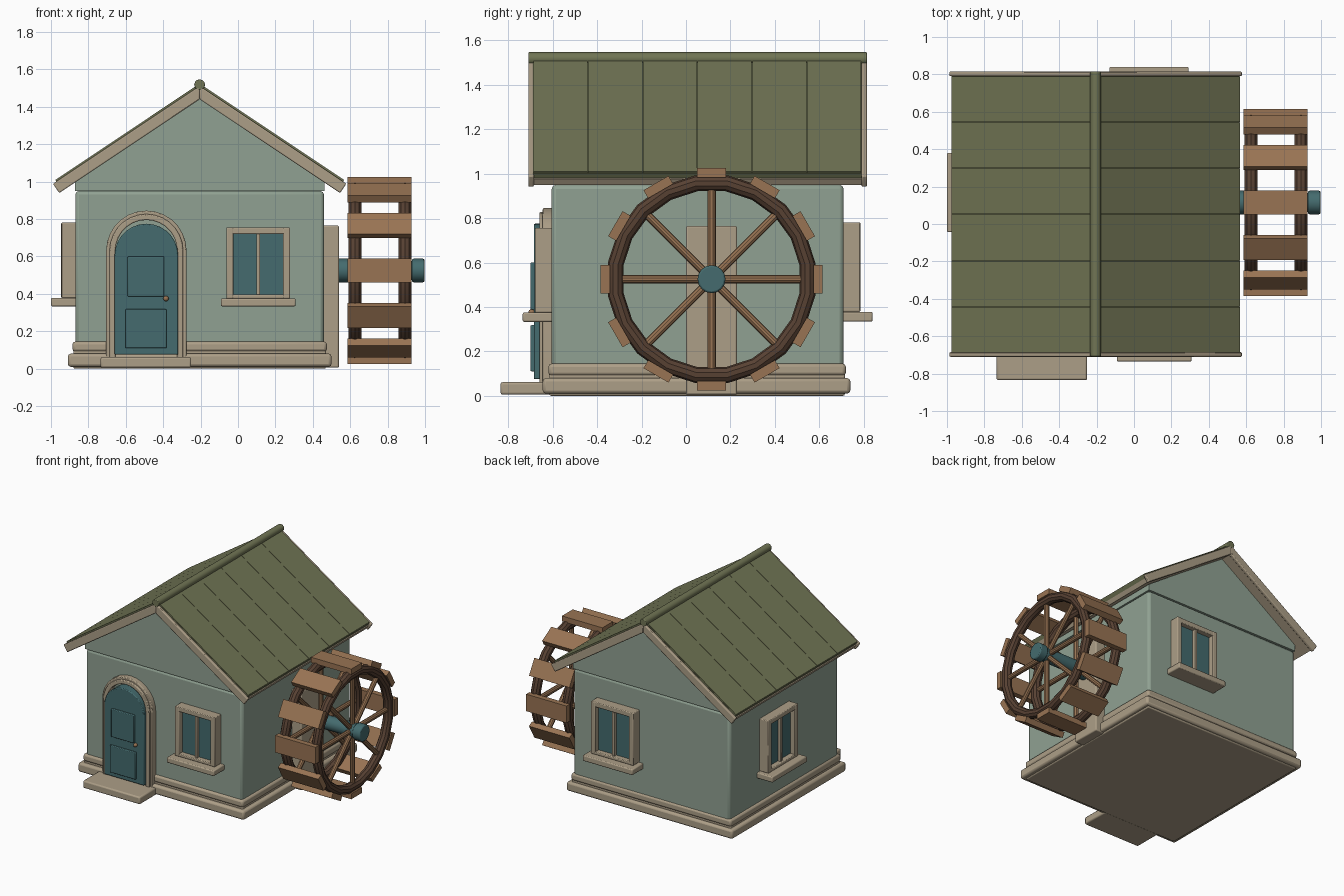
import bpy, bmesh
from math import pi, sin, cos, atan2, radians
from mathutils import Matrix, Vector

cube = bpy.data.objects.get("Cube")
if cube:
    bpy.data.objects.remove(cube, do_unlink=True)


def material(name, rgb):
    m = bpy.data.materials.new(name)
    m.use_nodes = True
    col = [(c / 255) ** 2.2 for c in rgb] + [1]
    m.diffuse_color = col
    b = m.node_tree.nodes["Principled BSDF"]
    b.inputs["Base Color"].default_value = col
    b.inputs["Roughness"].default_value = 0.8
    return m


WALL = material("sage wall", (143, 160, 145))
TRIM = material("beige trim", (171, 157, 134))
ROOF = material("olive roof", (112, 116, 85))
TEAL = material("teal paint", (70, 107, 110))
WOOD = material("brown wood", (151, 115, 84))
DARK = material("dark rim wood", (88, 67, 54))
made = []


def finish(name, bm, mat, bevel=0.0, matrix=None):
    bmesh.ops.recalc_face_normals(bm, faces=bm.faces)
    me = bpy.data.meshes.new(name)
    bm.to_mesh(me)
    bm.free()
    me.materials.append(mat)
    ob = bpy.data.objects.new(name, me)
    bpy.context.collection.objects.link(ob)
    if matrix:
        ob.matrix_world = matrix
    if bevel:
        mod = ob.modifiers.new("Bevel", "BEVEL")
        mod.width, mod.segments = bevel, 2
        mod.limit_method = "ANGLE"
    made.append(ob)
    return ob


def box(name, x, y, z, mat, bevel=0.008, matrix=None):
    """Box from (low, high) ranges on each axis."""
    bm = bmesh.new()
    bmesh.ops.create_cube(bm, size=1)
    for v in bm.verts:
        v.co = [r[0] + (r[1] - r[0]) * (c + 0.5) for r, c in zip((x, y, z), v.co)]
    return finish(name, bm, mat, bevel, matrix)


def prism(name, pts, y0, y1, mat, bevel=0.0):
    """Outline in x, z extruded along y."""
    bm = bmesh.new()
    f = bm.faces.new([bm.verts.new((px, y0, pz)) for px, pz in pts])
    ext = bmesh.ops.extrude_face_region(bm, geom=[f])["geom"]
    bmesh.ops.translate(bm, vec=(0, y1 - y0, 0),
                        verts=[g for g in ext if isinstance(g, bmesh.types.BMVert)])
    return finish(name, bm, mat, bevel)


def rod(name, a, b, r, mat, sides=12, bevel=0.0):
    a, b = Vector(a), Vector(b)
    bm = bmesh.new()
    bmesh.ops.create_cone(bm, cap_ends=True, segments=sides, radius1=r, radius2=r,
                          depth=(b - a).length)
    rot = (b - a).to_track_quat("Z", "Y").to_matrix().to_4x4()
    return finish(name, bm, mat, bevel, Matrix.Translation((a + b) / 2) @ rot)


# House body and stepped plinth
CX = -0.205
box("plinth_lower", (-0.91, 0.50), (-0.645, 0.74), (0.01, 0.08), TRIM, 0.015)
box("plinth_core", (-0.88, 0.47), (-0.615, 0.715), (0, 0.1), TRIM)
box("plinth_upper", (-0.885, 0.475), (-0.62, 0.72), (0.09, 0.145), TRIM, 0.015)
box("house_walls", (-0.87, 0.46), (-0.605, 0.71), (0.05, 0.95), WALL, 0.02)
prism("gable_wall", [(CX - 0.667, 0.95), (CX + 0.667, 0.95), (CX + 0.667, 0.995),
                     (CX, 1.45), (CX - 0.667, 0.995)], -0.609, 0.714, WALL)

# Roof layers: each slope is a slanted strip mirrored about the ridge
SLOPE = 0.667


def slope_strip(name, side, top, bottom, reach, y0, y1, mat, bevel=0.0):
    cut = (top - bottom) * 0.46
    pts = [(0, bottom), (0, top), (reach, top - reach * SLOPE),
           (reach - cut, bottom - (reach - cut) * SLOPE)]
    return prism(name, [(CX + side * px, pz) for px, pz in pts], y0, y1, mat, bevel)


PLANKS = 6
for side, tag in ((-1, "left"), (1, "right")):
    slope_strip("roof_underlay_" + tag, side, 1.485, 1.445, 0.762, -0.69, 0.795, TRIM)
    slope_strip("roof_deck_" + tag, side, 1.515, 1.48, 0.77, -0.688, 0.79, ROOF)
    step = 1.478 / PLANKS
    for i in range(PLANKS):
        slope_strip(f"roof_plank_{tag}_{i}", side, 1.524, 1.50, 0.772,
                    -0.688 + i * step + 0.0015, -0.688 + (i + 1) * step - 0.0015, ROOF)
    for end, y0, y1 in (("front", -0.71, -0.685), ("back", 0.79, 0.815)):
        slope_strip(f"bargeboard_{end}_{tag}", side, 1.512, 1.44, 0.784, y0, y1, TRIM, 0.006)
rod("roof_ridge", (CX, -0.71, 1.518), (CX, 0.815, 1.518), 0.029, ROOF, 12, 0.005)

# Arched door with stepped surround
DX = -0.49


def arch(r, base, spring, n=14):
    return [(DX - r, base)] + [(DX - r * cos(pi * i / n), spring + r * sin(pi * i / n))
                               for i in range(n + 1)] + [(DX + r, base)]


def arch_ring(name, r_out, r_in, y0):
    pts = arch(r_out, 0.03, 0.63) + arch(r_in, 0.03, 0.63)[::-1]
    prism(name, pts, y0, -0.59, TRIM, 0.006)


arch_ring("door_frame_outer", 0.215, 0.19, -0.645)
arch_ring("door_frame_inner", 0.197, 0.165, -0.66)
prism("door", arch(0.17, 0.075, 0.605), -0.685, -0.60, TEAL, 0.006)
box("door_panel_upper", (-0.59, -0.395), (-0.70, -0.68), (0.385, 0.6), TEAL, 0.005)
box("door_panel_lower", (-0.602, -0.382), (-0.70, -0.68), (0.11, 0.318), TEAL, 0.005)
bm = bmesh.new()
bmesh.ops.create_uvsphere(bm, u_segments=12, v_segments=8, radius=0.015)
finish("door_knob", bm, WOOD, 0, Matrix.Translation((-0.385, -0.695, 0.375)))
box("door_step", (-0.735, -0.25), (-0.835, -0.60), (0.005, 0.062), TRIM, 0.01)


# Windows: built facing -y at the origin, then turned onto a wall
def window(tag, place, angle, s):
    m = Matrix.Translation(place) @ Matrix.Rotation(angle, 4, "Z") @ Matrix.Diagonal((s, 1, s, 1))
    w, h = 0.17, 0.38
    for side, (a, b) in (("left", (w - 0.037, w)), ("right", (-w, 0.037 - w))):
        box(f"window_{tag}_jamb_{side}", (a, b), (-0.075, 0.01), (0, h), TRIM, 0.005, m)
    box(f"window_{tag}_head", (-w, w), (-0.074, 0.01), (h - 0.035, h), TRIM, 0.005, m)
    box(f"window_{tag}_foot", (-w, w), (-0.074, 0.01), (0, 0.022), TRIM, 0.005, m)
    box(f"window_{tag}_mullion", (-0.01, 0.01), (-0.06, 0.01), (0, h), TRIM, 0.003, m)
    box(f"window_{tag}_glass", (-w + 0.02, w - 0.02), (-0.035, 0), (0.01, h - 0.02), TEAL, 0, m)
    box(f"window_{tag}_sill", (-0.2, 0.2), (-0.13, 0.01), (-0.042, 0), TRIM, 0.007, m)


window("front", (0.108, -0.605, 0.375), 0, 1.0)
window("back", (0.08, 0.71, 0.378), pi, 1.06)
window("left", (-0.87, 0.168, 0.378), -pi / 2, 1.06)

# Water wheel with bearing post
WY, WZ = 0.115, 0.525
box("wheel_post", (0.44, 0.54), (0.0, 0.23), (0.005, 0.765), TRIM, 0.008)
rod("wheel_axle", (0.45, WY, WZ), (0.97, WY, WZ), 0.052, TEAL, 16)
rod("axle_collar", (0.52, WY, WZ), (0.60, WY, WZ), 0.063, TEAL, 16, 0.008)
rod("axle_cap", (0.93, WY, WZ), (0.997, WY, WZ), 0.063, TEAL, 16, 0.008)


def ring(name, x, major, minor, n=20, k=10):
    bm = bmesh.new()
    loops = []
    for i in range(n):
        a = 2 * pi * (i + 0.5) / n
        loops.append([bm.verts.new((x + minor * sin(2 * pi * j / k),
                      WY + (major + minor * cos(2 * pi * j / k)) * cos(a),
                      WZ + (major + minor * cos(2 * pi * j / k)) * sin(a))) for j in range(k)])
    for i in range(n):
        p, q = loops[i], loops[(i + 1) % n]
        for j in range(k):
            bm.faces.new((p[j], p[(j + 1) % k], q[(j + 1) % k], q[j]))
    finish(name, bm, DARK)


for tag, x in (("inner", 0.625), ("outer", 0.893)):
    ring("wheel_rim_" + tag, x, 0.437, 0.036)
    for i in range(8):
        d = Vector((0, cos(i * pi / 4), sin(i * pi / 4)))
        c = Vector((x, WY, WZ))
        rod(f"spoke_{tag}_{i}", c + d * 0.03, c + d * 0.43, 0.019, WOOD, 10)
for i in range(12):
    m = Matrix.Translation((0, WY, WZ)) @ Matrix.Rotation(i * pi / 6, 4, "X")
    box(f"paddle_{i}", (0.585, 0.928), (-0.065, 0.065), (0.458, 0.5), WOOD, 0, m)

# Smooth shading with sharp edges kept
bpy.ops.object.select_all(action="DESELECT")
for ob in made:
    ob.select_set(True)
bpy.context.view_layer.objects.active = made[0]
bpy.ops.object.shade_smooth_by_angle(angle=radians(35))
